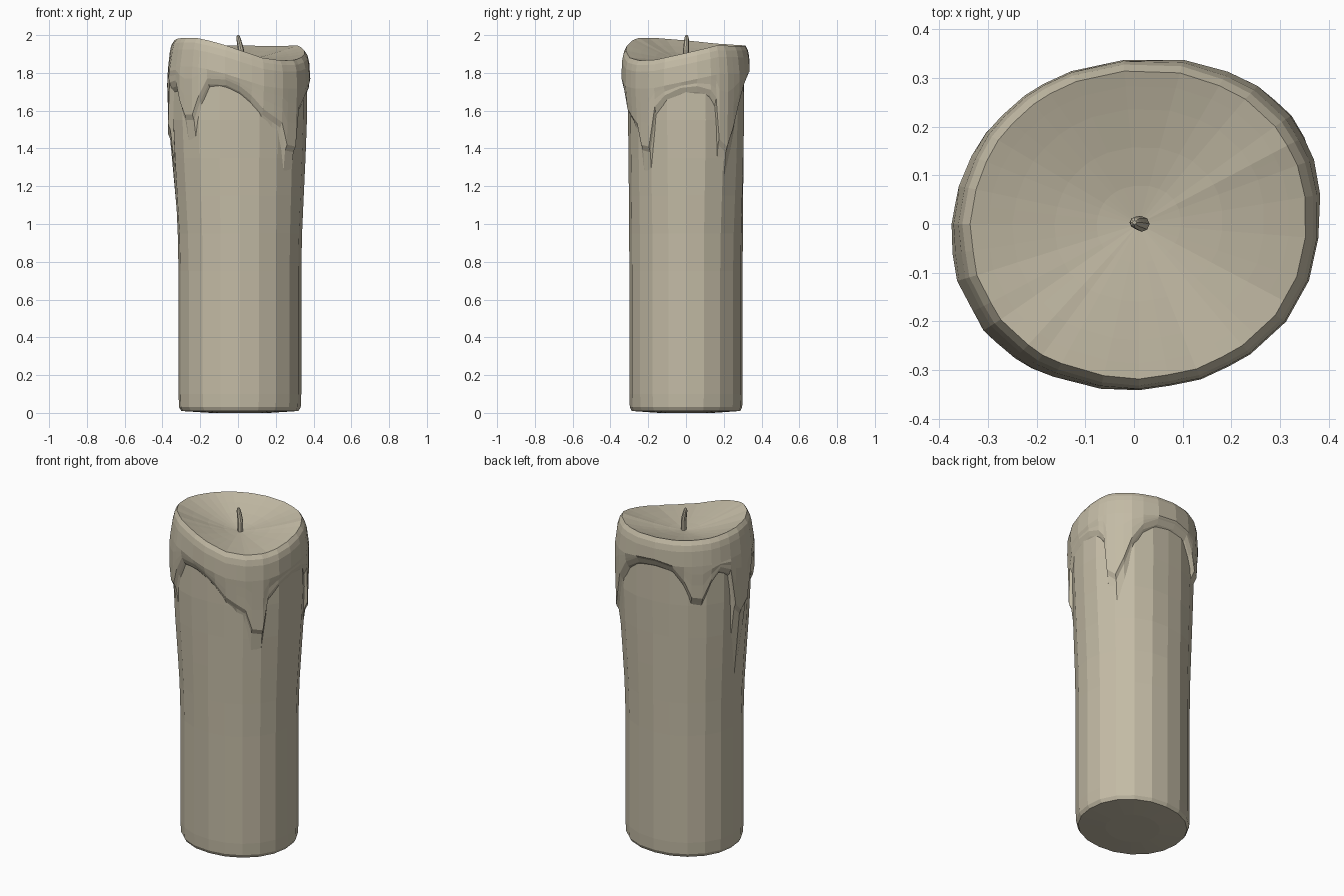
import bpy, bmesh
from math import cos, sin, pi, radians

if "Cube" in bpy.data.objects:
    bpy.data.objects.remove(bpy.data.objects["Cube"])

CX = 0.01          # the candle axis sits slightly right of centre
RX, RY = 0.325, 0.30
SIDES = 20

wax = bpy.data.materials.new("wax")
wax.diffuse_color = (0.55, 0.50, 0.38, 1)
wax.use_nodes = True
wax.node_tree.nodes["Principled BSDF"].inputs["Base Color"].default_value = wax.diffuse_color


def loft(name, rings, cap_start=True, cap_end=True):
    """Skin a list of closed rings that share one point count."""
    bm = bmesh.new()
    vs = [[bm.verts.new(p) for p in ring] for ring in rings]
    n = len(vs[0])
    for a, b in zip(vs, vs[1:]):
        for i in range(n):
            j = (i + 1) % n
            bm.faces.new((a[i], a[j], b[j], b[i]))
    if cap_start:
        bm.faces.new(vs[0][::-1])
    if cap_end:
        bm.faces.new(vs[-1])
    me = bpy.data.meshes.new(name)
    bm.to_mesh(me)
    bm.free()
    me.materials.append(wax)
    ob = bpy.data.objects.new(name, me)
    bpy.context.collection.objects.link(ob)
    return ob


def lerp_table(table, deg):
    """Read a periodic (angle, value) table."""
    deg = (deg + 180) % 360 - 180
    pts = table + [(table[0][0] + 360, table[0][1])]
    for (a, u), (b, v) in zip(pts, pts[1:]):
        if a <= deg <= b:
            return u + (v - u) * (deg - a) / (b - a)
    return table[0][1]


def smooth(a, b, x):
    t = min(1.0, max(0.0, (x - a) / (b - a)))
    return t * t * (3 - 2 * t)


def point(deg, grow, z, f=1.0, flare=0.0):
    """Point on the faceted candle side, pushed outwards by grow plus the swelling under the drips."""
    step = 360 / SIDES
    off = radians((deg % step) - step / 2)
    k = cos(pi / SIDES) / cos(off)
    a = radians(deg)
    h = smooth(0.75, 1.6, z)
    diag = max(0.0, sin(2 * a))
    grow += 0.01 * diag + 0.02 * diag * h * (1 - smooth(1.7, 1.97, z)) + 0.022 * flare * h * cos(a) ** 2
    return (CX + (RX + grow) * k * f * cos(a), (RY + grow * 0.85) * k * f * sin(a), z)


# candle body
side_angles = [i * 360 / SIDES for i in range(SIDES)]
body_profile = [(-0.015, 0.01), (-0.003, 0.03), (0.0, 0.1), (0.0, 0.75), (0.001, 0.95), (0.003, 1.15),
                (0.005, 1.35), (0.008, 1.55), (0.008, 1.82)]
body_rings = [[point(d, -0.015, 0.0, 0.5) for d in side_angles]]
body_rings += [[point(d, g, z, flare=1) for d in side_angles] for g, z in body_profile]
loft("candle_body", body_rings)

# melted rim height around the candle
rim = [(-180, 1.972), (-150, 1.985), (-130, 1.985), (-110, 1.962), (-90, 1.92), (-70, 1.88),
       (-50, 1.865), (-30, 1.87), (0, 1.905), (30, 1.945), (60, 1.942), (90, 1.945),
       (120, 1.947), (150, 1.955)]

# lower edge of the wax, alternating arches and drips: angle, edge height, fade length
drips = [(-180, 1.45, .45), (-170, 1.50, .30), (-161, 1.72, .03), (-150, 1.73, .03), (-143, 1.62, .08),
         (-138, 1.55, .16), (-130, 1.55, .14), (-124, 1.65, .03), (-117, 1.74, .02), (-102, 1.735, .02),
         (-90, 1.70, .02), (-80, 1.65, .02), (-70, 1.58, .03), (-60, 1.54, .06), (-52, 1.51, .12),
         (-46, 1.39, .18), (-36, 1.38, .15), (-30, 1.59, .04), (-20, 1.65, .02), (-5, 1.69, .02),
         (10, 1.70, .02), (22, 1.68, .02), (27, 1.64, .03), (30, 1.42, .12), (38, 1.38, .20),
         (45, 1.48, .15), (52, 1.61, .04), (62, 1.71, .02), (76, 1.765, .02), (95, 1.775, .02),
         (112, 1.755, .02), (122, 1.68, .02), (129, 1.58, .04), (139, 1.57, .04), (147, 1.68, .02),
         (156, 1.75, .02), (167, 1.72, .03), (173, 1.50, .25)]

# wax layer: drip edge, outer wall, rim and hollow top
rows = [[] for _ in range(14)]
BOWL = 1.875
for d, e, fade in drips:
    r = lerp_table(rim, d)
    left = 0.014 * max(0.0, -cos(radians(d))) ** 4
    low = e + 0.03
    wall = max(r - 0.15, low + 0.015)
    column = [point(d, -0.002, e - fade, flare=1),
              point(d, 0.018 + left, e, flare=0.6),
              point(d, 0.036 + left, low, flare=0.3)]
    for t, g in ((0.4, 0.042), (0.75, 0.046)):
        column.append(point(d, g + left, low + (wall - low) * t))
    column += [point(d, 0.049 + left / 2, wall),
               point(d, 0.046, r - 0.06),
               point(d, 0.038, r - 0.025),
               point(d, 0.022, r)]
    for f in (0.9, 0.75, 0.5, 0.25, 0.04):
        z = BOWL + (r - BOWL) * f ** 1.4 - 0.012 * (1 - f)
        column.append(point(d, 0.022, z, f))
    for row, p in zip(rows, column):
        row.append(p)
loft("melted_wax", rows, cap_start=False)

# bent wick
path = [(0.016, 0.0, 1.85, 0.016), (0.016, 0.0, 1.92, 0.016), (0.009, 0.002, 1.955, 0.014),
        (0.003, 0.003, 1.98, 0.012), (0.001, 0.003, 1.993, 0.009), (0.001, 0.003, 2.0, 0.004)]
loft("wick", [[(x + r * cos(i * pi / 4), y + r * sin(i * pi / 4), z) for i in range(8)]
              for x, y, z, r in path])
